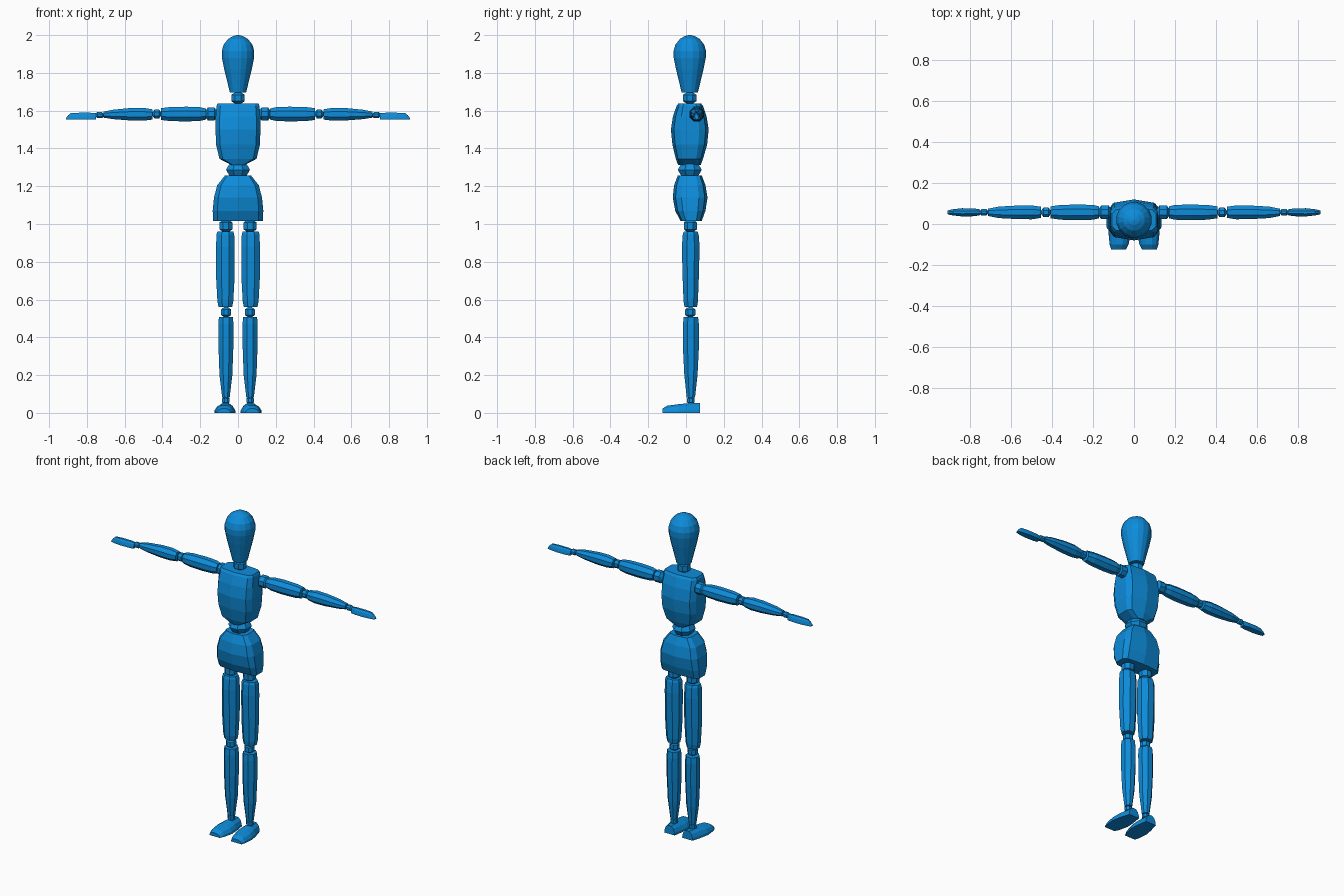
import bpy, bmesh, math

if "Cube" in bpy.data.objects:
    bpy.data.objects.remove(bpy.data.objects["Cube"])

blue = bpy.data.materials.new("bright blue")
blue.diffuse_color = (0.004, 0.262, 0.70, 1)
blue.use_nodes = True
blue.node_tree.nodes["Principled BSDF"].inputs["Base Color"].default_value = blue.diffuse_color


def ngon(n):
    """Regular section with a flat side facing forward, touching +-1."""
    k = 1 / math.cos(math.pi / n)
    return [(k * math.cos(2 * math.pi * (i + .5) / n),
             k * math.sin(2 * math.pi * (i + .5) / n)) for i in range(n)]


OCT, ROUND = ngon(8), ngon(16)
# Boxy body section: flat sides, chamfered corners, shallow centre ridge
BOX = [(1, -.5), (1, .5), (.82, .84), (0, 1), (-.82, .84),
       (-1, .5), (-1, -.5), (-.82, -.84), (0, -1), (.82, -.84)]
# Domed section for feet and hands: flat base at v = 0
DOME = [(-1, 0), (-.97, .3), (-.75, .72), (-.35, 1),
        (.35, 1), (.75, .72), (.97, .3), (1, 0)]


def loft(name, axis, section, rings, side=1):
    """Rings are (t, centre u, centre v, half-size u, half-size v) along an axis."""
    place = {"x": lambda t, u, v: (side * t, u, v),
             "y": lambda t, u, v: (side * u, t, v),
             "z": lambda t, u, v: (side * u, v, t)}[axis]
    bm = bmesh.new()
    loops = [[bm.verts.new(place(t, cu + a * su, cv + b * sv)) for a, b in section]
             for t, cu, cv, su, sv in rings]
    n = len(section)
    for lo, hi in zip(loops, loops[1:]):
        for i in range(n):
            j = (i + 1) % n
            bm.faces.new((lo[i], lo[j], hi[j], hi[i]))
    bm.faces.new(loops[0])
    bm.faces.new(loops[-1])
    bmesh.ops.recalc_face_normals(bm, faces=bm.faces)
    mesh = bpy.data.meshes.new(name)
    bm.to_mesh(mesh)
    bm.free()
    mesh.materials.append(blue)
    ob = bpy.data.objects.new(name, mesh)
    bpy.context.collection.objects.link(ob)
    return ob


def joint(name, axis, t, cu, cv, r, side=1, half=None):
    """Faceted ball between two parts."""
    half = half or r
    rings = []
    for deg in (-75, -30, 30, 75):
        a = math.radians(deg)
        rings.append((t + half * math.sin(a), cu, cv, r * math.cos(a) * 1.08, r * math.cos(a) * 1.08))
    loft(name, axis, OCT, rings, side)


CY = 0.02  # depth of the body's centre line

# Head and neck
loft("head", "z", ROUND, [(z, 0, CY, r, r) for z, r in
     [(1.695, .043), (1.75, .056), (1.82, .073), (1.88, .085), (1.915, .086),
      (1.95, .076), (1.98, .052), (1.995, .026), (2.0, .006)]])
joint("neck", "z", 1.667, 0, CY, .038, half=.034)

# Chest
loft("chest", "z", BOX, [(z, 0, cy, sx, sy) for z, cy, sx, sy in
     [(1.312, .018, .035, .060), (1.345, .018, .098, .072), (1.42, .02, .116, .092),
      (1.50, .02, .119, .100), (1.57, .02, .118, .089), (1.625, .02, .114, .070),
      (1.638, .02, .108, .060)]])

# Waist
loft("waist", "z", OCT, [(z, 0, CY, r, r) for z, r in
     [(1.25, .042), (1.272, .055), (1.287, .063), (1.302, .055), (1.322, .042)]])

# Pelvis
loft("pelvis", "z", BOX, [(z, 0, cy, sx, sy) for z, cy, sx, sy in
     [(1.015, .027, .131, .056), (1.07, .023, .134, .080), (1.14, .022, .127, .092),
      (1.205, .02, .110, .083), (1.256, .02, .070, .064)]])

for side, word in ((1, "left"), (-1, "right")):
    # Leg
    LX = .067
    joint(word + "_hip", "z", .99, .064, .023, .037, side)
    loft(word + "_thigh", "z", OCT, [(z, LX, .025, sx, sy) for z, sx, sy in
         [(.56, .036, .033), (.59, .042, .038), (.72, .049, .043),
          (.88, .049, .047), (.945, .047, .042), (.96, .042, .036)]], side)
    joint(word + "_knee", "z", .533, .063, .023, .029, side)
    loft(word + "_shin", "z", OCT, [(z, .064, .026, sx, sy) for z, sx, sy in
         [(.082, .020, .022), (.20, .034, .035), (.34, .039, .042),
          (.47, .040, .042), (.508, .037, .038)]], side)
    joint(word + "_ankle", "z", .066, .064, .026, .021, side)
    # Foot, from toe to heel
    loft(word + "_foot", "y", DOME, [(y, cx, 0, sx, h) for y, cx, sx, h in
         [(-.125, .075, .036, .022), (-.10, .073, .046, .038), (-.04, .069, .056, .046),
          (.01, .066, .050, .051), (.075, .062, .036, .052)]], side)
    # Arm
    AY, AZ = .057, 1.582
    joint(word + "_shoulder", "x", .142, AY, AZ, .036, side)
    loft(word + "_upper_arm", "x", OCT, [(x, AY, AZ, sy, sz) for x, sy, sz in
         [(.170, .029, .029), (.20, .036, .036), (.27, .038, .039),
          (.36, .036, .037), (.407, .029, .031)]], side)
    joint(word + "_elbow", "x", .430, AY, AZ, .025, side)
    loft(word + "_forearm", "x", OCT, [(x, AY, z, sy, sz) for x, z, sy, sz in
         [(.453, 1.580, .027, .027), (.50, 1.581, .034, .034), (.57, 1.581, .033, .033),
          (.66, 1.580, .028, .025), (.712, 1.579, .018, .016)]], side)
    joint(word + "_wrist", "x", .733, AY, 1.576, .017, side, half=.024)
    # Hand, tapering to the fingertips
    loft(word + "_hand", "x", DOME, [(x, AY, 1.553, sy, h) for x, sy, h in
         [(.752, .014, .034), (.78, .019, .036), (.84, .020, .036),
          (.885, .015, .034), (.900, .012, .022), (.911, .009, .006)]], side)
